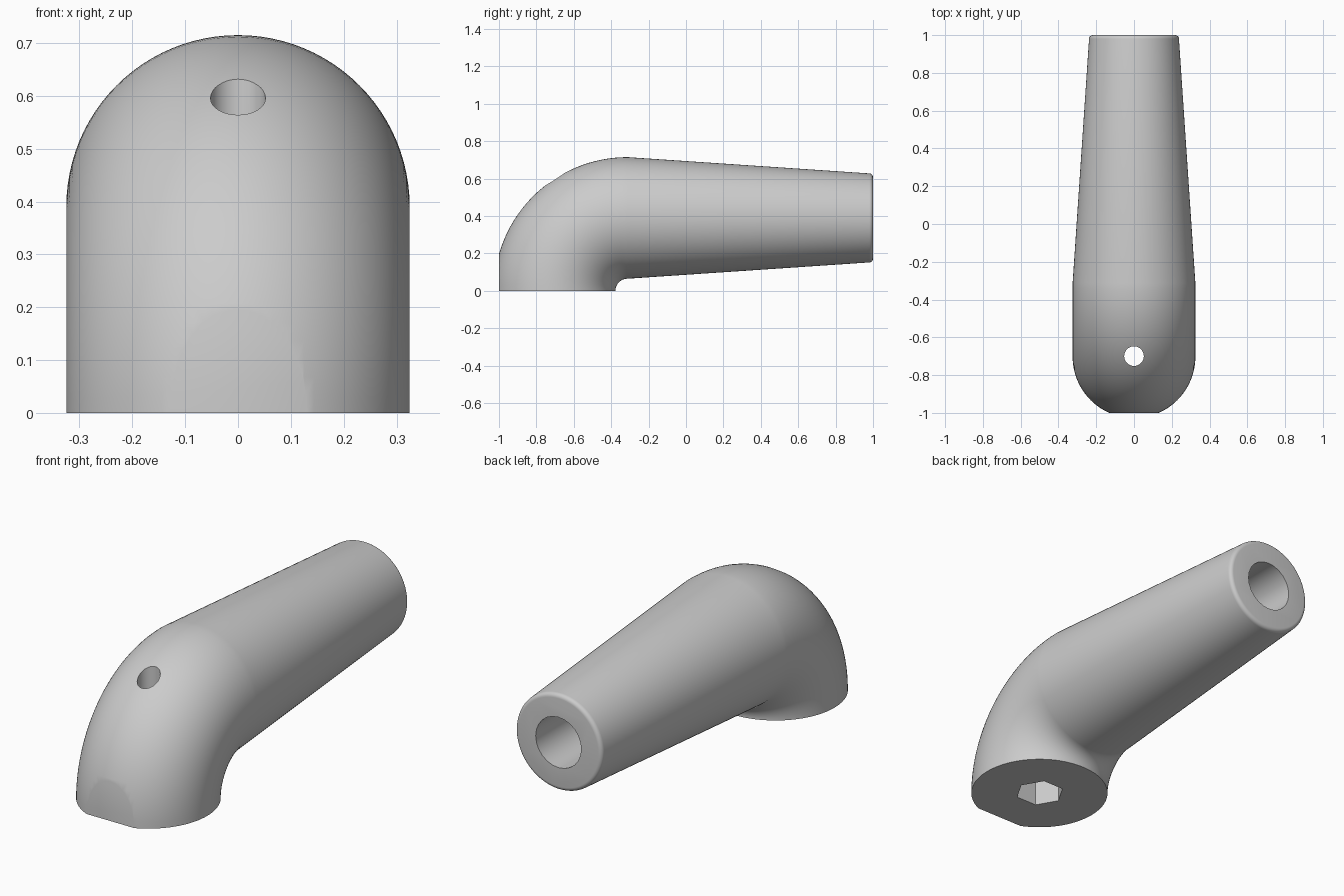
import bpy, bmesh
from math import sin, cos, pi, radians
from mathutils import Matrix, Vector

if "Cube" in bpy.data.objects:
    bpy.data.objects.remove(bpy.data.objects["Cube"])

SIDES, RADIUS, BEND, BEND_Y = 96, 0.325, 0.39, -0.3125
END_RADIUS, FILLET = 0.238, 0.02

grey = bpy.data.materials.new("plain grey")
grey.use_nodes = True
grey.diffuse_color = (0.6, 0.6, 0.6, 1)
grey.node_tree.nodes["Principled BSDF"].inputs["Base Color"].default_value = grey.diffuse_color


def finish(name, bm):
    bmesh.ops.recalc_face_normals(bm, faces=bm.faces)
    mesh = bpy.data.meshes.new(name)
    bm.to_mesh(mesh)
    bm.free()
    mesh.materials.append(grey)
    obj = bpy.data.objects.new(name, mesh)
    bpy.context.collection.objects.link(obj)
    return obj


def prism(name, sides, radius, depth, matrix):
    bm = bmesh.new()
    bmesh.ops.create_cone(bm, cap_ends=True, segments=sides, radius1=radius,
                          radius2=radius, depth=depth, matrix=matrix)
    return finish(name, bm)


# Sections along the sweep: (centre, outward axis in the yz plane, radius)
sections = []
STEPS = 32
for i in range(STEPS + 1):
    a = pi / 2 * i / STEPS
    out = Vector((0, -cos(a), sin(a)))
    sections.append((Vector((0, BEND_Y, 0)) + out * BEND, out, RADIUS))
up = Vector((0, 0, 1))
for i in range(6):
    a = pi / 2 * i / 5
    y = 1 - FILLET + FILLET * sin(a)
    sections.append((Vector((0, y, BEND)), up, END_RADIUS - FILLET + FILLET * cos(a)))

# Elbow and tapered arm as one closed skin
bm = bmesh.new()
rings = []
for centre, out, r in sections:
    rings.append([bm.verts.new(centre + out * r * cos(t) + Vector((r * sin(t), 0, 0)))
                  for t in (2 * pi * k / SIDES for k in range(SIDES))])
for a, b in zip(rings, rings[1:]):
    for k in range(SIDES):
        n = (k + 1) % SIDES
        bm.faces.new((a[k], a[n], b[n], b[k]))
bm.faces.new(rings[0])
bm.faces.new(rings[-1])
body = finish("elbow_handle", bm)

# Cutters: front flat, bolt hole, hex nut pocket and end bore
hole_y = BEND_Y - BEND + 0.003
bm = bmesh.new()
bmesh.ops.create_cube(bm, size=1, matrix=Matrix.Translation((0, -1.5, 0.2)) @ Matrix.Diagonal((1, 1, 1, 1)))
cutters = [
    finish("front_flat_cutter", bm),
    prism("bolt_hole_cutter", 32, 0.052, 2, Matrix.Translation((0, hole_y, 0.5))),
    prism("nut_pocket_cutter", 6, 0.115, 0.7,
          Matrix.Translation((0, hole_y, 0)) @ Matrix.Rotation(radians(30), 4, "Z")),
    prism("end_bore_cutter", 24, 0.125, 1.6,
          Matrix.Translation((0, 1, BEND)) @ Matrix.Rotation(pi / 2, 4, "X")),
]
bpy.context.view_layer.objects.active = body
body.select_set(True)
for cutter in cutters:
    cutter.hide_render = True
    mod = body.modifiers.new(cutter.name, "BOOLEAN")
    mod.operation = "DIFFERENCE"
    mod.solver = "EXACT"
    mod.object = cutter
    bpy.ops.object.modifier_apply(modifier=mod.name)
    bpy.data.objects.remove(cutter)

bpy.ops.object.shade_smooth_by_angle(angle=radians(30))
